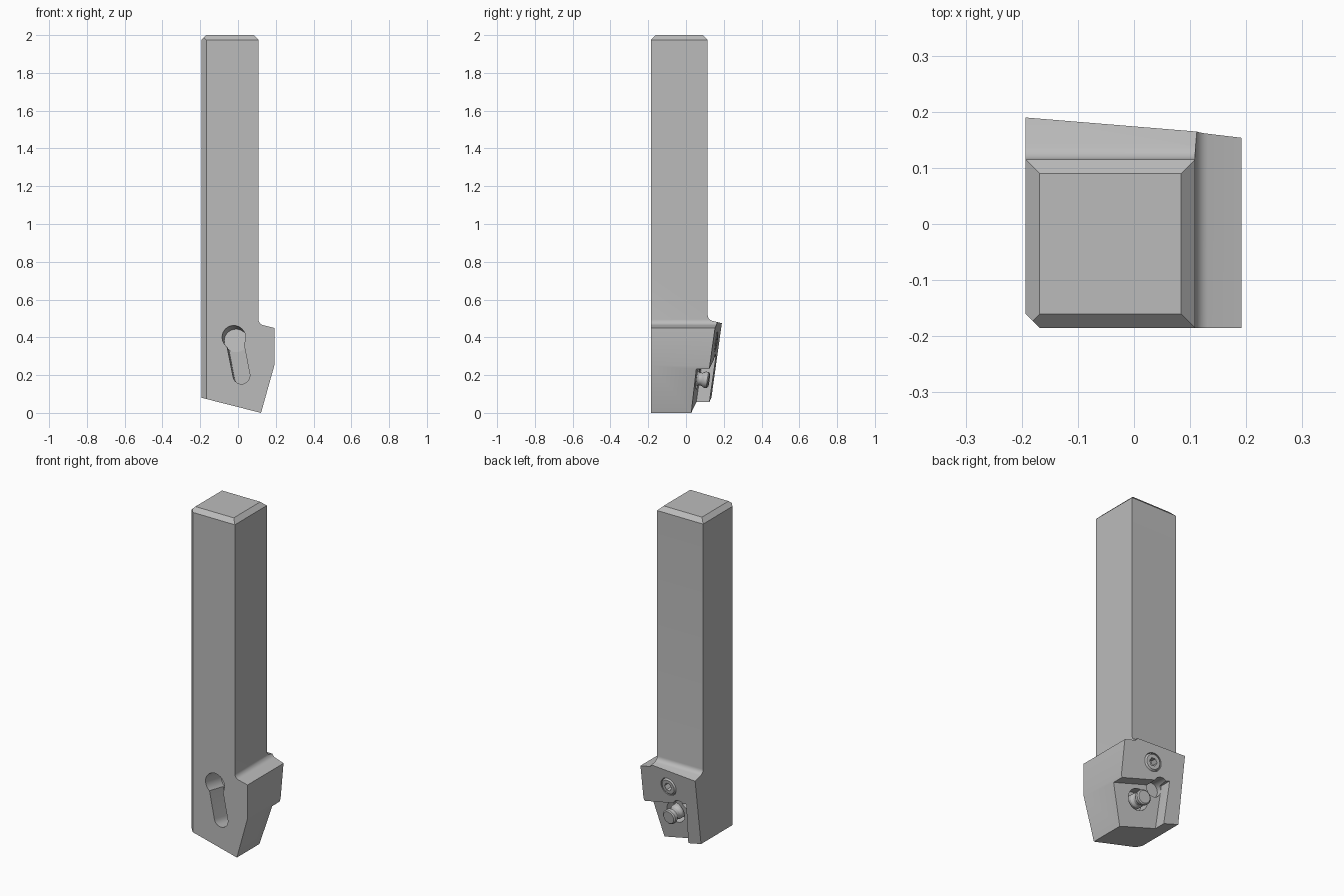
import bpy, bmesh, math
from mathutils import Vector

if "Cube" in bpy.data.objects:
    bpy.data.objects.remove(bpy.data.objects["Cube"])

steel = bpy.data.materials.new("steel_grey")
steel.diffuse_color = (0.5, 0.5, 0.5, 1)
steel.use_nodes = True
steel.node_tree.nodes["Principled BSDF"].inputs["Base Color"].default_value = steel.diffuse_color
TILT = Vector((0.085, 1, -0.14)).normalized()   # direction the clamping face points
BACK = Vector((-0.195, 0.19, 0.475))            # a point on that face


def finish(name, bm):
    bmesh.ops.recalc_face_normals(bm, faces=bm.faces)
    me = bpy.data.meshes.new(name)
    bm.to_mesh(me)
    bm.free()
    ob = bpy.data.objects.new(name, me)
    bpy.context.collection.objects.link(ob)
    me.materials.append(steel)
    return ob


def prism(name, pts, axis, lo, hi, cuts=()):
    """Extrude a 2D profile along x or y, then trim it with planes."""
    bm = bmesh.new()
    place = (lambda p, d: (d, p[0], p[1])) if axis == 'x' else (lambda p, d: (p[0], d, p[1]))
    a = [bm.verts.new(place(p, lo)) for p in pts]
    b = [bm.verts.new(place(p, hi)) for p in pts]
    bm.faces.new(a)
    bm.faces.new(b[::-1])
    for i in range(len(pts)):
        j = (i + 1) % len(pts)
        bm.faces.new((a[i], a[j], b[j], b[i]))
    for co, no in cuts:                          # the side the normal points to is removed
        geom = bm.verts[:] + bm.edges[:] + bm.faces[:]
        r = bmesh.ops.bisect_plane(bm, geom=geom, plane_co=co, plane_no=no, clear_outer=True)
        edges = [e for e in r['geom_cut'] if isinstance(e, bmesh.types.BMEdge)]
        bmesh.ops.contextual_create(bm, geom=edges)
    return finish(name, bm)


def lathe(name, start, direction, rings, seg=32):
    """Closed turned part; rings are (distance, radius) pairs."""
    q = Vector(direction).to_track_quat('Z', 'Y')
    bm = bmesh.new()
    loops = [[bm.verts.new(Vector(start) + q @ Vector((r * math.cos(2 * math.pi * i / seg),
              r * math.sin(2 * math.pi * i / seg), d))) for i in range(seg)] for d, r in rings]
    for u, v in zip(loops, loops[1:]):
        for i in range(seg):
            j = (i + 1) % seg
            bm.faces.new((u[i], u[j], v[j], v[i]))
    bm.faces.new(loops[0][::-1])
    bm.faces.new(loops[-1])
    return finish(name, bm)


def boolean(ob, tool, op='DIFFERENCE'):
    m = ob.modifiers.new(op.lower(), 'BOOLEAN')
    m.operation, m.solver, m.object = op, 'EXACT', tool
    bpy.context.view_layer.objects.active = ob
    bpy.ops.object.modifier_apply(modifier=m.name)
    bpy.data.objects.remove(tool)


def fillet(cx, cz, r, a0, a1, n=6):
    return [(cx + r * math.cos(math.radians(a0 + (a1 - a0) * i / n)),
             cz + r * math.sin(math.radians(a0 + (a1 - a0) * i / n))) for i in range(n + 1)]


# Shank and head: front profile crossed with side profile
c = 0.025
front = [(-0.193, 0.08), (0.122, 0), (0.192, 0.25), (0.192, 0.45)]
front += fillet(0.139, 0.494, 0.03, 255, 180)
front += [(0.109, 2 - c), (0.109 - c, 2), (-0.193 + c, 2), (-0.193, 2 - c)]
side = [(-0.185, 0), (0.3, 0), (0.3, 0.446)]
side += fillet(0.145, 0.517, 0.03, 255, 180)
side += [(0.115, 2 - c), (0.115 - c, 2), (-0.185 + c, 2), (-0.185, 2 - c)]
body = prism("holder_body", front, 'y', -0.185, 0.3,
             [(BACK, TILT), (Vector((-0.168, -0.185, 0)), Vector((-1, -1, 0)))])
boolean(body, prism("side_shape", side, 'x', -0.4, 0.4), 'INTERSECT')

# Insert pocket in the lower corner of the clamping face
floor = BACK - TILT * 0.068
pocket = [(-0.113, 0.305), (-0.095, -0.1), (0.4, -0.1), (0.4, 0.18)]
boolean(body, prism("pocket_cutter", pocket, 'y', -0.3, 0.4, [(floor, -TILT)]))


def on_back(x, z, depth=0):
    """Point over the clamping face at x, z, sunk along its normal."""
    y = BACK.y - (0.085 * (x - BACK.x) - 0.14 * (z - BACK.z))
    return Vector((x, y, z)) - TILT * depth


# Relief at the pocket corner and recess around the lever pin
boolean(body, lathe("relief_cutter", on_back(-0.062, 0.265, 0.1), TILT, [(0, 0.045), (0.3, 0.045)]))
boolean(body, lathe("pin_recess_cutter", on_back(0.03, 0.175, 0.13), TILT, [(0, 0.062), (0.3, 0.062)]))

# Lever slot and screw bore on the front
hole, end = Vector((-0.022, -0.185, 0.4)), Vector((0.018, -0.185, 0.198))
along = (end - hole).normalized()
across = Vector((along.z, 0, -along.x))
half = 0.045
slot = []
for mid, a0 in ((end, -90), (hole, 90)):
    for i in range(13):
        a = math.radians(a0 + 15 * i)
        p = mid + along * half * math.cos(a) + across * half * math.sin(a)
        slot.append((p.x, p.z))
slot_cut = prism("slot_cutter", slot, 'y', -0.285, -0.07)
for v in slot_cut.data.vertices:                 # lean the slot with the clamping face
    v.co += Vector((0.085, 0, -0.14)) * (v.co.y + 0.185)
boolean(body, slot_cut)
boolean(body, lathe("bore_cutter", hole - TILT * 0.1, TILT, [(0, 0.062), (0.23, 0.062)]))

# Clamp screw: bore in the clamping face, then a ring head with hex socket
screw_at = on_back(0.003, 0.378)
boolean(body, lathe("screw_bore_cutter", screw_at - TILT * 0.06, TILT, [(0, 0.053), (0.2, 0.053)]))
screw = lathe("clamp_screw", screw_at - TILT * 0.062, TILT,
              [(0, 0.05), (0.058, 0.05), (0.066, 0.042)])
boolean(screw, lathe("socket_cutter", screw_at - TILT * 0.04, TILT, [(0, 0.024), (0.1, 0.024)], 6))

# Lever pin with waist and rounded tip
pin = lathe("lever_pin", on_back(0.03, 0.172, 0.135), TILT,
            [(0, 0.042), (0.06, 0.042), (0.075, 0.034), (0.09, 0.034), (0.105, 0.043),
             (0.122, 0.043), (0.128, 0.036)])

for ob in (body, screw, pin):
    bpy.ops.object.select_all(action='DESELECT')
    ob.select_set(True)
    bpy.context.view_layer.objects.active = ob
    bpy.ops.object.shade_smooth_by_angle(angle=math.radians(25))
